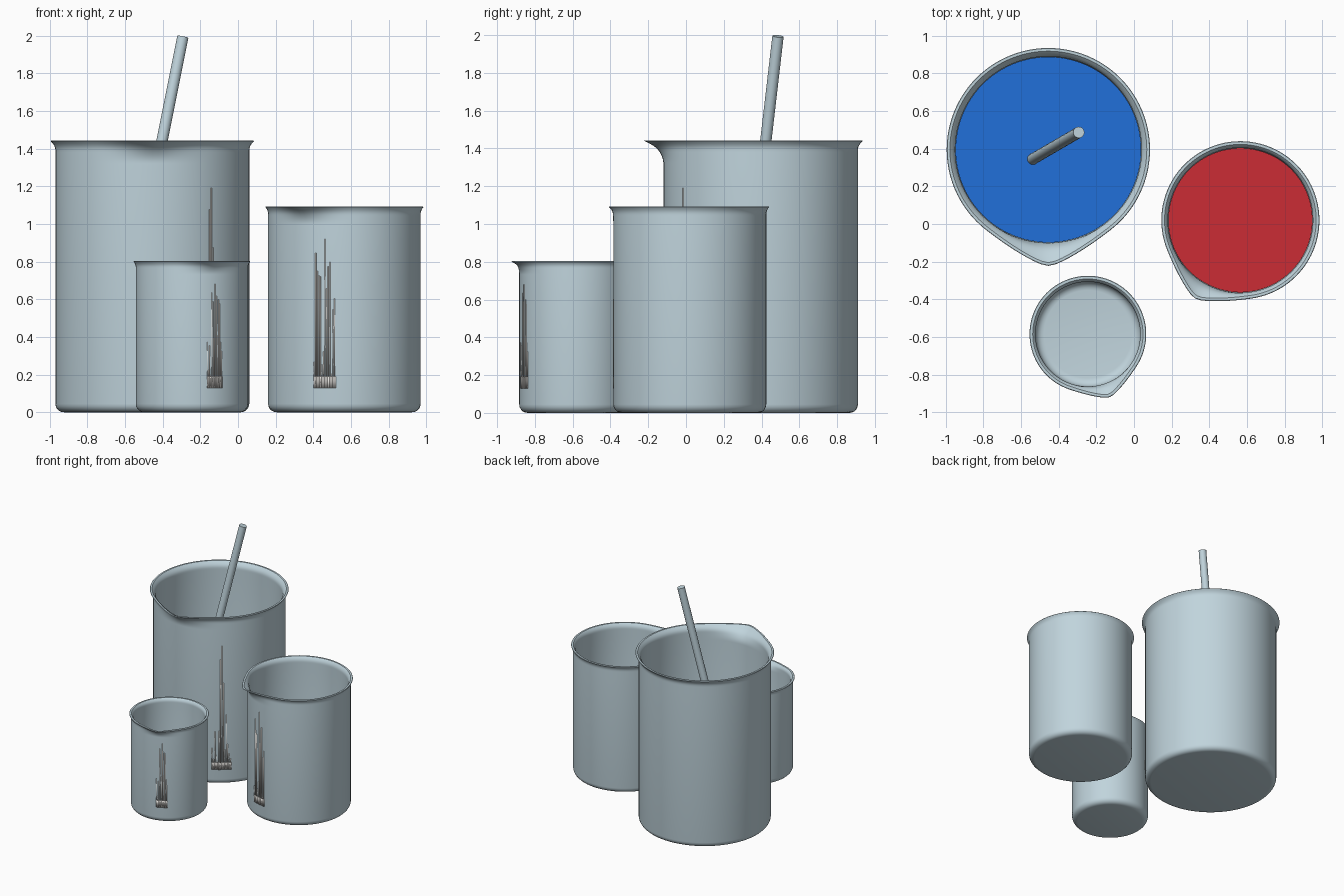
import bpy, bmesh, random
from math import sin, cos, pi, sqrt, radians
from mathutils import Vector

random.seed(4)
cube = bpy.data.objects.get("Cube")
if cube:
    bpy.data.objects.remove(cube)


def material(name, rgb):
    mat = bpy.data.materials.new(name)
    mat.use_nodes = True
    mat.diffuse_color = (*rgb, 1)
    mat.node_tree.nodes["Principled BSDF"].inputs["Base Color"].default_value = (*rgb, 1)
    return mat


glass = material("pale glass", (0.53, 0.66, 0.72))
blue = material("blue liquid", (0.015, 0.16, 0.70))
red = material("red liquid", (0.60, 0.025, 0.035))
label_white = material("label white", (0.80, 0.78, 0.75))


def finish(name, bm, mat, location=(0, 0, 0)):
    bmesh.ops.recalc_face_normals(bm, faces=bm.faces)
    mesh = bpy.data.meshes.new(name)
    bm.to_mesh(mesh)
    bm.free()
    mesh.shade_smooth()
    mesh.set_sharp_from_angle(angle=radians(35))
    mesh.materials.append(mat)
    obj = bpy.data.objects.new(name, mesh)
    obj.location = location
    bpy.context.collection.objects.link(obj)
    return obj


def direction(angle):
    """Unit vector at an angle from the front, positive towards +x."""
    return Vector((sin(angle), -cos(angle), 0))


def lathe(name, profile, mat, location, spout=0.0, facing=0.0, sides=96):
    """Spin (radius, height, spout weight) points; the spout pulls rings outwards."""
    bm = bmesh.new()
    rings = []
    for r, z, weight in profile:
        ring = []
        for i in range(sides):
            a = 2 * pi * i / sides - pi
            t = min(1, sqrt(a * a + 0.003) / radians(38))
            p = direction(a + facing) * (r + spout * weight * (1 - t) ** 2)
            ring.append(bm.verts.new((p.x, p.y, z)))
        rings.append(ring)
    for low, high in zip(rings, rings[1:]):
        for i in range(sides):
            j = (i + 1) % sides
            bm.faces.new((low[i], low[j], high[j], high[i]))
    # flat discs close the two ends
    bm.faces.new(rings[0])
    bm.faces.new(rings[-1])
    return finish(name, bm, mat, location)


def beaker(prefix, x, y, radius, rim, height, facing):
    wall, corner, lip = 0.02, 0.045, 0.23 * radius
    # rounded foot
    arc = [k * pi / 10 for k in range(6)]
    outer = [(radius - corner * (1 - sin(a)), corner * (1 - cos(a)), 0) for a in arc]
    inner = [(r - wall, z + wall, 0) for r, z, w in outer]
    # flared lip, with the spout growing towards the top
    flare = []
    for k in range(11):
        u = k / 10
        r = radius + (rim - radius) * max(0, (u - 0.6) / 0.4) ** 2
        flare.append((r, height - lip * (1 - u), u * u))
    outer += flare
    bead = [(rim - 0.003, height + 0.003, 1), (rim - wall + 0.003, height + 0.003, 1)]
    inner += [(r - wall, z, w) for r, z, w in flare]
    lathe(prefix + "_beaker", outer + bead + inner[::-1], glass, (x, y, 0),
          spout=0.17 * rim, facing=facing)


def liquid(name, x, y, radius, level, mat):
    r = radius - 0.022
    lathe(name, [(r - 0.045, 0.022, 0), (r, 0.07, 0), (r, level, 0)], mat, (x, y, 0))


def label(name, x, y, radius, facing, low, high, columns=14):
    """Thin worn label: a solid foot that breaks into uneven upright strips."""
    bm = bmesh.new()
    step = 0.3 / columns
    for i in range(columns):
        a = facing - 0.15 + i * step
        top = low + 0.05 + (high - low - 0.05) * random.random() ** 1.4
        if i == columns // 2:
            top = high
        p, q = direction(a) * (radius + 0.002), direction(a + step) * (radius + 0.002)
        m = (p * 0.4 + q * 0.6)
        foot = low + 0.06
        for s, e, z0, z1 in ((p, q, low, foot), (p, m, foot, top)):
            bm.faces.new([bm.verts.new((v.x, v.y, z)) for v, z in
                          ((s, z0), (e, z0), (e, z1), (s, z1))])
    obj = finish(name, bm, label_white, (x, y, 0))
    solid = obj.modifiers.new("thickness", "SOLIDIFY")
    solid.thickness = 0.003


# prefix, x, y, body radius, rim radius, height, spout angle, label angle, label top
beakers = [
    ("large", -0.455, 0.395, 0.515, 0.54, 1.44, 0, 37, 1.19),
    ("medium", 0.565, 0.02, 0.405, 0.42, 1.09, -30, -15, 0.92),
    ("small", -0.245, -0.585, 0.298, 0.31, 0.80, 19, 24, 0.68),
]
for prefix, x, y, radius, rim, height, spout_angle, label_angle, label_top in beakers:
    beaker(prefix, x, y, radius, rim, height, radians(spout_angle))
    label(prefix + "_label", x, y, radius, radians(label_angle), 0.13, label_top)

liquid("blue_liquid", -0.455, 0.395, 0.515, 0.78, blue)
liquid("red_liquid", 0.565, 0.02, 0.405, 0.55, red)

# stirring rod leaning in the large beaker
top, bottom = Vector((-0.293, 0.487, 1.994)), Vector((-0.68, 0.262, 0.06))
axis = top - bottom
rod = lathe("stirring_rod", [(0.03, 0, 0), (0.03, axis.length, 0)], glass, bottom, sides=24)
rod.rotation_euler = axis.to_track_quat("Z", "Y").to_euler()
